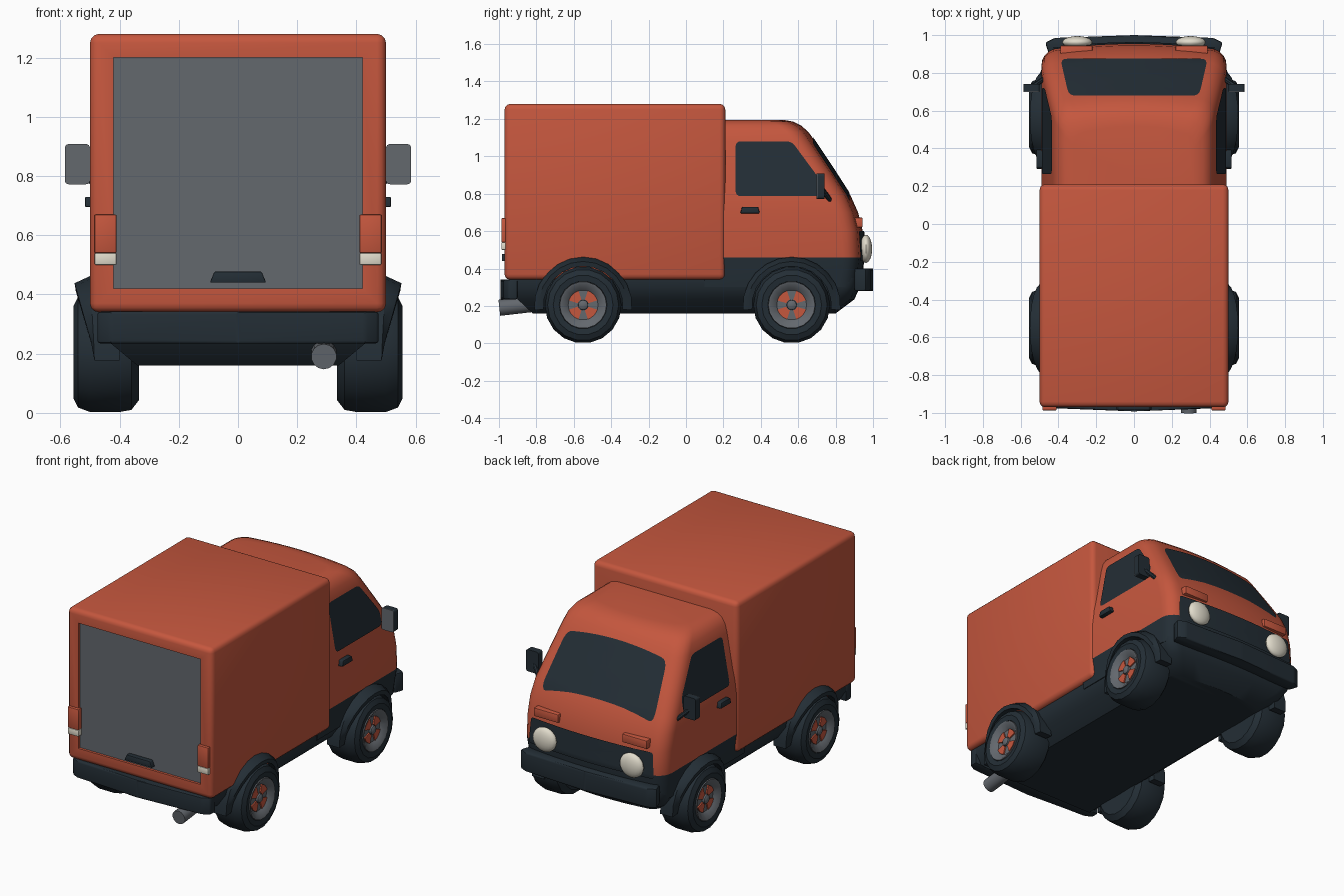
import bpy, bmesh, math
from mathutils import Vector
from mathutils.bvhtree import BVHTree

if "Cube" in bpy.data.objects:
    bpy.data.objects.remove(bpy.data.objects["Cube"])


def material(name, rgb):
    m = bpy.data.materials.new(name)
    m.diffuse_color = (*rgb, 1)
    m.use_nodes = True
    m.node_tree.nodes["Principled BSDF"].inputs["Base Color"].default_value = m.diffuse_color
    return m


ORANGE = material("orange paint", (0.56, 0.095, 0.048))
DARK = material("dark trim", (0.017, 0.027, 0.036))
GREY = material("grey metal", (0.125, 0.138, 0.155))
CREAM = material("cream lamp", (0.75, 0.71, 0.60))


def finish(name, bm, *mats, angle=35):
    bmesh.ops.recalc_face_normals(bm, faces=bm.faces)
    me = bpy.data.meshes.new(name)
    bm.to_mesh(me)
    bm.free()
    ob = bpy.data.objects.new(name, me)
    bpy.context.collection.objects.link(ob)
    for m in mats:
        me.materials.append(m)
    bpy.ops.object.select_all(action='DESELECT')
    ob.select_set(True)
    bpy.context.view_layer.objects.active = ob
    bpy.ops.object.shade_smooth_by_angle(angle=math.radians(angle))
    return ob


def place(axis, a, b, t):
    return {'x': (t, a, b), 'y': (a, t, b), 'z': (a, b, t)}[axis]


def bridge(bm, rings, closed=True):
    for r, q in zip(rings, rings[1:]):
        n = len(r)
        for i in range(n if closed else n - 1):
            j = (i + 1) % n
            bm.faces.new((r[i], r[j], q[j], q[i]))


def prism(name, pts, axis, lo, hi, mat, bevel=0.0):
    bm = bmesh.new()
    rings = [[bm.verts.new(place(axis, a, b, t)) for a, b in pts] for t in (lo, hi)]
    bridge(bm, rings)
    for r in rings:
        bm.faces.new(r)
    if bevel:
        bmesh.ops.bevel(bm, geom=bm.edges[:], offset=bevel, segments=2, profile=0.5, affect='EDGES')
    return finish(name, bm, mat)


def rect(a0, a1, b0, b1):
    return [(a0, b0), (a1, b0), (a1, b1), (a0, b1)]


def loft(levels, corner, bulge):
    """Stack plan outlines (z, half width, back y, front y) with rounded front corners."""
    bm = bmesh.new()
    rings = []
    for z, w, yb, yf in levels:
        half = [(x * (w - corner) / 4, yf - bulge * (x / 4) ** 2) for x in range(1, 5)]
        cy = yf - bulge - corner
        half += [(w - corner + corner * math.sin(a), cy + corner * math.cos(a))
                 for a in [math.pi / 2 * k / 5 for k in range(1, 6)]]
        half += [(w, yb)]
        plan = [(-x, y) for x, y in reversed(half)] + [(0, yf)] + half
        rings.append([bm.verts.new((x, y, z)) for x, y in plan])
    bridge(bm, rings)
    bm.faces.new(rings[0])
    bm.faces.new(rings[-1])
    return bm


def lathe(name, mat, s, y, z, profile, segs=18, a0=0, a1=360, closed=False, flare=False):
    """Turn (x, radius) points about an axle; flare narrows the part towards its ends."""
    bm = bmesh.new()
    rings = []
    full = a1 - a0 == 360
    for i in range(segs + (0 if full else 1)):
        a = math.radians(a0 + (a1 - a0) * i / segs)
        ring = []
        for x, r in profile:
            if flare and x > 0.485:
                x = 0.485 + (x - 0.485) * max(0, math.sin(a))
            ring.append(bm.verts.new((s * x, y + r * math.cos(a), z + r * math.sin(a))))
        rings.append(ring)
    if full:
        bridge(bm, rings + rings[:1], closed)
    else:
        bridge(bm, rings, closed)
        bm.faces.new(rings[0])
        bm.faces.new(rings[-1])
    bmesh.ops.remove_doubles(bm, verts=bm.verts, dist=1e-5)
    return finish(name, bm, mat)


def rod(name, p, q, r, mat, segs=12):
    p, q = Vector(p), Vector(q)
    bm = bmesh.new()
    bmesh.ops.create_cone(bm, cap_ends=True, segments=segs, radius1=r, radius2=r, depth=(q - p).length)
    rot = (q - p).to_track_quat('Z', 'Y').to_matrix().to_4x4()
    bm.transform(rot)
    bmesh.ops.translate(bm, verts=bm.verts, vec=(p + q) / 2)
    return finish(name, bm, mat)


def rounded(pts, r):
    out = []
    for i, p in enumerate(pts):
        p, a, b = Vector(p), Vector(pts[i - 1]), Vector(pts[(i + 1) % len(pts)])
        s, e = p + (a - p).normalized() * r, p + (b - p).normalized() * r
        out += [s * (1 - t) ** 2 + p * 2 * t * (1 - t) + e * t * t for t in (0, .25, .5, .75, 1)]
    return out


def decal(name, pts, r, axis, sign, tree, mat, lift=0.005):
    """Thin plate projected onto the cab along an axis."""
    base = rounded(pts, r)
    line = []
    for i, p in enumerate(base):
        q = base[(i + 1) % len(base)]
        n = max(1, int((q - p).length / 0.04))
        line += [p.lerp(q, k / n) for k in range(n)]
    c = sum(line, Vector((0, 0))) / len(line)
    d = Vector(place(axis, 0, 0, -sign))
    bm = bmesh.new()

    def hit(p):
        h = tree.ray_cast(Vector(place(axis, p.x, p.y, 3 * sign)), d)[0]
        return bm.verts.new(h - d * lift)
    rings = [[hit(c.lerp(p, k / 8)) for p in line] for k in range(1, 9)]
    bridge(bm, rings)
    mid = hit(c)
    for i, v in enumerate(rings[0]):
        bm.faces.new((mid, v, rings[0][(i + 1) % len(line)]))
    ob = finish(name, bm, mat)
    facing = sum((f.normal * f.area for f in ob.data.polygons), Vector()).dot(d)
    if facing > 0:
        ob.data.flip_normals()


# Cargo box with recessed grey rear door
bm = bmesh.new()
bmesh.ops.create_cube(bm, size=1)
for v in bm.verts:
    v.co = Vector((v.co.x, v.co.y * 1.18 - 0.38, v.co.z * 0.94 + 0.81))
bmesh.ops.bevel(bm, geom=bm.edges[:], offset=0.03, segments=3, profile=0.5, affect='EDGES')
door = min(bm.faces, key=lambda f: f.calc_center_median().y)
bmesh.ops.inset_region(bm, faces=[door], thickness=0.07)
bmesh.ops.inset_region(bm, faces=[door], thickness=0.001, depth=-0.014)
door.material_index = 1
finish("cargo_box", bm, ORANGE, GREY)
prism("rear_door_handle", [(-.095, .44), (.095, .44), (.08, .477), (-.08, .477)], 'y', -.985, -.95, DARK, .004)

# Cab, dark below the paint line
bm = loft([(.30, .475, .1, .935), (.46, .49, .1, .955), (.6, .49, .1, .945), (.7, .49, .1, .92),
           (.79, .483, .1, .88), (.93, .457, .1, .79), (1.08, .43, .1, .69), (1.13, .417, .1, .655),
           (1.165, .395, .1, .615), (1.185, .365, .1, .575), (1.195, .32, .1, .52)], .09, .025)
for f in bm.faces:
    f.material_index = int(f.calc_center_median().z < .46)
bm.normal_update()
tree = BVHTree.FromBMesh(bm)
finish("cab", bm, ORANGE, DARK, angle=50)

# Windows and grille
decal("windscreen", [(-.39, .875), (.39, .875), (.345, .68), (-.345, .68)], .035, 'z', 1, tree, DARK, .007)
decal("grille", [(-.43, .44), (.43, .44), (.42, .6), (-.42, .6)], .02, 'y', 1, tree, DARK, .008)
for s in (1, -1):
    decal("side_window", [(.265, .787), (.265, 1.08), (.565, 1.08), (.72, .87), (.72, .787)],
          .03, 'x', s, tree, DARK)

# Chassis and bumpers
bm = loft([(.16, .34, -.82, .80), (.235, .43, -.90, .90), (.30, .47, -.94, .93), (.35, .47, -.94, .935)], .07, .02)
finish("chassis", bm, DARK)
prism("front_bumper", [(-.45, .90), (-.47, .96), (-.42, .985), (0, 1.0), (.42, .985), (.47, .96), (.45, .90)],
      'z', .28, .40, DARK, .01)
prism("rear_bumper", [(-.475, -.90), (-.475, -.95), (-.43, -.975), (0, -.992), (.43, -.975), (.475, -.95), (.475, -.90)],
      'z', .235, .342, DARK, .01)
rod("exhaust", (.29, -.998, .19), (.29, -.78, .215), .043, GREY, 14)

for s in (1, -1):
    # Wheels and arches
    for y in (-.55, .565):
        lathe("tyre", DARK, s, y, .205, [(.34, 0), (.335, .10), (.335, .165), (.36, .198), (.40, .205), (.50, .205),
              (.54, .19), (.555, .16), (.55, .128), (.52, .12)])
        lathe("rim", GREY, s, y, .205, [(.52, .13), (.555, .125), (.553, .115), (.53, .085), (.525, .08), (.525, 0)])
        for k in range(4):
            lathe("hub_spoke", ORANGE, s, y, .205, [(.52, .03), (.533, .03), (.533, .08), (.52, .08)],
                  4, 90 * k + 18, 90 * k + 72, True)
        lathe("hub_cap", GREY, s, y, .205, [(.52, .028), (.54, .026), (.547, .015), (.547, 0)], 12)
        lathe("wheel_arch", DARK, s, y, .20, [(.40, .212), (.548, .212), (.552, .238), (.50, .262), (.40, .262)],
              12, -5, 185, True, True)
    # Headlights and front indicators
    bm = bmesh.new()
    bmesh.ops.create_uvsphere(bm, u_segments=20, v_segments=12, radius=1)
    for v in bm.verts:
        v.co = Vector((s * .3 + v.co.x * .08, .962 + v.co.y * .033, .505 + v.co.z * .075))
    finish("headlight", bm, CREAM)
    prism("front_indicator", rect(s * .22, s * .39, .62, .672), 'y', .88, .944, ORANGE, .005)
    # Tail lights
    prism("tail_light", rect(s * .41, s * .485, .54, .67), 'y', -.987, -.95, ORANGE, .005)
    prism("reversing_light", rect(s * .41, s * .485, .50, .54), 'y', -.987, -.95, CREAM, .005)
    # Mirrors and door handles
    prism("mirror_housing", rounded(rect(s * .50, s * .585, .772, .908), .015), 'y', .703, .74, DARK)
    prism("mirror_glass", rounded(rect(s * .50, s * .585, .772, .908), .015), 'y', .698, .703, GREY)
    rod("mirror_arm", (s * .475, .77, .765), (s * .54, .725, .83), .013, DARK, 8)
    prism("door_handle", [(.29, .695), (.395, .695), (.385, .73), (.30, .73)], 'x', s * .47, s * .517, DARK, .005)
